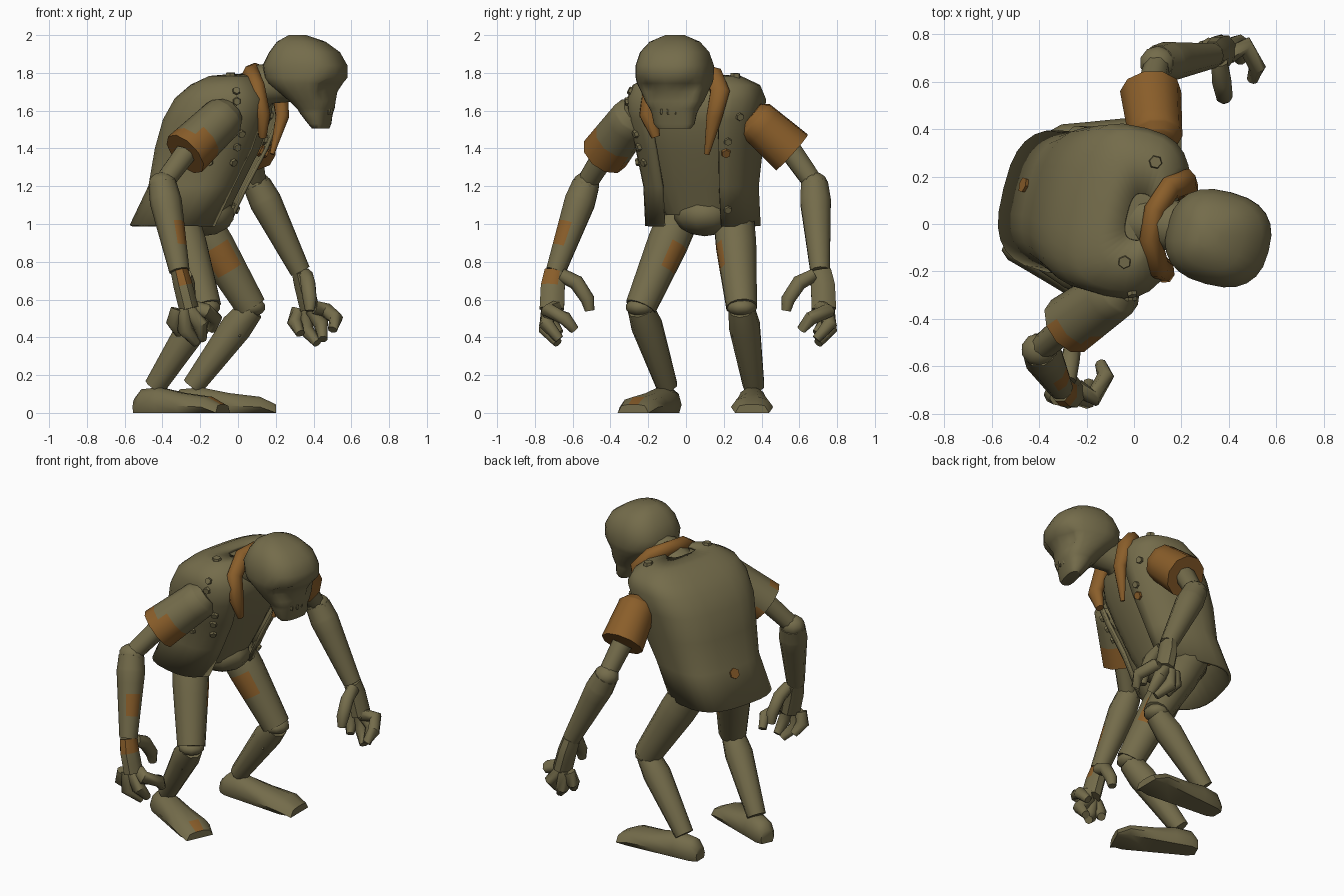
import bpy, bmesh, math
from mathutils import Vector, Matrix
from mathutils.bvhtree import BVHTree

if "Cube" in bpy.data.objects:
    bpy.data.objects.remove(bpy.data.objects["Cube"])


def material(name, rgb):
    m = bpy.data.materials.new(name)
    m.use_nodes = True
    m.diffuse_color = (*rgb, 1)
    m.node_tree.nodes["Principled BSDF"].inputs["Base Color"].default_value = (*rgb, 1)
    return m


OLIVE = material("olive", (0.175, 0.15, 0.07))
RUST = material("rust_orange", (0.255, 0.112, 0.023))


def finish(name, bm, mat, angle=50):
    bmesh.ops.recalc_face_normals(bm, faces=bm.faces)
    mesh = bpy.data.meshes.new(name)
    bm.to_mesh(mesh)
    bm.free()
    ob = bpy.data.objects.new(name, mesh)
    bpy.context.collection.objects.link(ob)
    for m in (mat, RUST if mat is OLIVE else OLIVE):
        mesh.materials.append(m)
    bpy.ops.object.select_all(action="DESELECT")
    ob.select_set(True)
    bpy.context.view_layer.objects.active = ob
    bpy.ops.object.shade_smooth_by_angle(angle=math.radians(angle))
    return ob


def loft(name, rings, mat, closed=True, caps=True):
    bm = bmesh.new()
    rows = [[bm.verts.new(p) for p in ring] for ring in rings]
    n = len(rows[0])
    for a, b in zip(rows, rows[1:]):
        for i in range(n if closed else n - 1):
            j = (i + 1) % n
            bm.faces.new((a[i], a[j], b[j], b[i]))
    if caps:
        bm.faces.new(rows[0])
        bm.faces.new(rows[-1])
    return finish(name, bm, mat)


def limb(name, pts, radii, mat=OLIVE, n=8, flat=1.0, steps=1, side=(0, 1, 0)):
    """Tube along a path; flat scales it along the side direction."""
    pts = [Vector(p) for p in pts]
    rings = []
    for k in range(len(pts) - 1):
        for s in range(steps + (k == len(pts) - 2)):
            t = s / steps
            i = k + (1 if t > 0.99 else 0)
            d = pts[min(i + 1, len(pts) - 1)] - pts[max(i - 1, 0)]
            if 0 < t < 0.99:
                d = pts[k + 1] - pts[k]
            d.normalize()
            u = Vector(side) - d * d.dot(Vector(side))
            u.normalize()
            v = d.cross(u)
            c = pts[k].lerp(pts[k + 1], t)
            r = radii[k] * (1 - t) + radii[k + 1] * t
            rings.append([c + r * (flat * u * math.cos(a) + v * math.sin(a))
                          for a in (math.tau * (q + 0.5) / n for q in range(n))])
    return loft(name, rings, mat)


def ball(name, c, size):
    bm = bmesh.new()
    bmesh.ops.create_uvsphere(bm, u_segments=10, v_segments=7, radius=1,
                              matrix=Matrix.Translation(c) @ Matrix.Diagonal((*size, 1)))
    return finish(name, bm, OLIVE)


def patch(ob, c, r):
    for f in ob.data.polygons:
        if (f.center - Vector(c)).length < r:
            f.material_index = 1


def oval(cx, cy, z, a, b, angles, power, yaw):
    rot = Matrix.Rotation(yaw, 3, "Z")
    out = []
    for t in angles:
        c, s = math.cos(t), math.sin(t)
        p = Vector((a * math.copysign(abs(c) ** power, c),
                    b * math.copysign(abs(s) ** power, s), 0))
        out.append(rot @ p + Vector((cx, cy, z)))
    return out


# Torso sections: centre x, centre y, height, half depth, half width
TURN = math.radians(-14)
SECTIONS = [(-.31, .09, .99, .24, .29), (-.21, .08, 1.2, .24, .29), (-.14, .07, 1.4, .275, .32),
            (-.09, .055, 1.55, .28, .345), (-.05, .055, 1.66, .255, .355), (-.03, .055, 1.73, .19, .33),
            (-.01, .05, 1.775, .12, .24), (.02, .03, 1.785, .05, .1)]
around = [math.tau * i / 24 for i in range(24)]
gap = math.radians(24)
arc = [gap + (math.tau - 2 * gap) * i / 24 for i in range(25)]

# Open vest
vest = loft("vest", [oval(*s, arc, .7, TURN) for s in SECTIONS], OLIVE, closed=False, caps=False)
surface = BVHTree.FromPolygons([v.co for v in vest.data.vertices],
                               [tuple(f.vertices) for f in vest.data.polygons])
solid = vest.modifiers.new("thickness", "SOLIDIFY")
solid.thickness = .018
solid.offset = 0

# Body under the vest
loft("chest", [oval(x, y, z - .012, a * .88, b * .88, around, .8, TURN)
               for x, y, z, a, b in [(-.24, .09, 1.06, .2, .22)] + SECTIONS[1:]], OLIVE)
ball("belly", (-.19, .1, 1.05), (.18, .165, .115))
limb("neck", [(-.02, .02, 1.62), (.14, 0, 1.74), (.32, -.05, 1.76)], [.14, .11, .11], n=10)


# Studs and small patches laid on the vest surface
def stud(origin, direction, mat, size):
    hit, normal, *_ = surface.ray_cast(Vector(origin), Vector(direction))
    if hit is None:
        return
    if normal.dot(Vector(direction)) > 0:
        normal = -normal
    bm = bmesh.new()
    turn = normal.to_track_quat("Z", "Y").to_matrix().to_4x4()
    bmesh.ops.create_cone(bm, cap_ends=True, segments=6, radius1=size, radius2=size * .7,
                          depth=.046, matrix=Matrix.Translation(hit) @ turn)
    finish("vest_patch" if mat is RUST else "vest_stud", bm, mat)


for x, z in ((-.01, 1.7), (.015, 1.48), (-.03, 1.33), (-.15, 1.33)):
    stud((x, -2, z), (0, 1, 0), OLIVE, .028)
for y, z in ((.28, 1.57), (.22, 1.44), (.22, 1.08), (-.24, 1.41), (-.3, 1.65)):
    stud((2, y, z), (-1, 0, 0), OLIVE, .028)
for x, y in ((-.04, -.16), (.09, .26)):
    stud((x, y, 3), (0, 0, -1), OLIVE, .036)
for y, z in ((.21, 1.38), (.16, 1.17)):
    stud((2, y, z), (-1, 0, 0), RUST, .034)

# Collar and lapels
limb("collar", [(.13, -.16, 1.46), (.13, -.2, 1.58), (.1, -.18, 1.72), (.07, -.06, 1.79),
                (.09, .06, 1.8), (.15, .15, 1.78), (.22, .18, 1.7), (.235, .15, 1.57),
                (.18, .11, 1.37)],
     [.025, .05, .055, .055, .055, .055, .055, .045, .015], RUST, flat=.85, side=(1, .1, .3))

# Head: height, back x, front x, half width
HEAD = [(1.505, .40, .475, .09), (1.53, .38, .485, .11), (1.585, .335, .495, .12),
        (1.61, .32, .505, .13), (1.65, .28, .51, .155), (1.70, .22, .52, .175),
        (1.745, .165, .55, .195), (1.775, .145, .575, .2), (1.84, .135, .575, .2),
        (1.91, .17, .535, .178), (1.965, .21, .46, .13), (2.0, .27, .36, .05)]
head_turn = math.radians(-15)
head_rings = [oval((b + f) / 2, -.06 - .03 * ((b + f) / 2 - .36), z, (f - b) / 2, w, around, .8, head_turn)
              for z, b, f, w in HEAD]
forward = Vector((math.cos(head_turn), math.sin(head_turn), 0))
for ring in head_rings[5:7]:  # eye sockets
    for i in (2, 3, -2, -3):
        ring[i] -= forward * .025
loft("head", head_rings, OLIVE)
for k in (-1, 0, 1):  # teeth
    tip = Vector((.482 + .008 * k, -.09 + .04 * k, 1.61)) + forward * (.012 - .006 * abs(k))
    limb("tooth", [tip, tip - Vector((0, 0, .03))], [.012, .006], n=5)

# Arms: s is the side, +1 for +y
HAND = {"thumb": [(.03, -.03, -.02), (.04, -.11, -.06), (.05, -.17, -.15), (.05, -.18, -.21)],
        "index_finger": [(.07, .0, -.19), (.14, .04, -.21), (.19, -.05, -.25), (.17, -.1, -.31)],
        "middle_finger": [(.05, .03, -.2), (.11, .05, -.28), (.12, -.02, -.36)],
        "ring_finger": [(.02, .04, -.2), (.03, .05, -.31), (.09, -.01, -.38)],
        "little_finger": [(-.01, .04, -.2), (-.03, .03, -.27), (.0, -.02, -.33)]}
ARMS = [("right", -1, (-.07, -.28, 1.57), (-.28, -.43, 1.37), (-.4, -.53, 1.21), (-.31, -.69, .75)),
        ("left", 1, (.09, .37, 1.55), (.07, .56, 1.38), (.1, .68, 1.21), (.33, .71, .75))]
for name, s, shoulder, cuff, elbow, wrist in ARMS:
    c = Vector(cuff)
    sleeve = limb(name + "_sleeve", [c.lerp(Vector(shoulder), 1.15), shoulder, c], [.08, .115, .13],
                  OLIVE if s < 0 else RUST, n=10, steps=5)
    if s < 0:
        patch(sleeve, c + Vector((.02, -.02, -.02)), .155)
    limb(name + "_upper_arm", [cuff, elbow], [.062, .055])
    ball(name + "_elbow", elbow, (.078, .072, .065))
    w = Vector(wrist)
    fore = limb(name + "_forearm", [elbow, Vector(elbow).lerp(w, .2), w],
                [.075, .085, .054], n=10, steps=6)
    if s < 0:
        patch(fore, (-.28, -.67, .97), .065)
    palm = limb(name + "_palm", [w, w + Vector((.02, .015 * s, -.08)), w + Vector((.05, .02 * s, -.2))],
                [.05, .055, .056], flat=1.25, steps=2)
    if s < 0:
        patch(palm, w + Vector((.03, -.03, -.04)), .058)
    for finger, pts in HAND.items():
        path = [w + Vector((x, y * s, z)) for x, y, z in pts]
        limb(f"{name}_{finger}", path, [.037, .041, .037, .025][:len(path) - 1] + [.025],
             side=(.3, .8, .4))

# Legs
LEGS = [("right", (-.33, -.02, 1.08), (-.17, -.24, .56), (-.44, -.1, .14), (-.54, -.07), (-.08, -.28)),
        ("left", (-.23, .25, 1.06), (.07, .295, .56), (-.24, .36, .14), (-.35, .35), (.2, .35))]
FOOT = [(0, .045, .08), (.08, .07, .125), (.28, .08, .135), (.55, .095, .105), (.85, .112, .085), (1, .09, .045)]
for name, hip, knee, ankle, heel, toe in LEGS:
    k, a = Vector(knee), Vector(ankle)
    thigh = limb(name + "_thigh", [hip, Vector(hip).lerp(k, .35), k], [.11, .11, .084], n=12, steps=5)
    if name == "left":
        patch(thigh, (-.1, .17, .8), .088)
    else:
        patch(thigh, (-.18, -.07, .82), .06)
        patch(thigh, (-.25, -.02, 1.03), .05)
    ball(name + "_knee", knee, (.08, .08, .05))
    limb(name + "_shin", [k - Vector((0, 0, .01)), k.lerp(a, .25), a], [.07, .085, .058], n=9)
    # Ragged trouser point behind the knee
    limb(name + "_trouser_tatter", [k.lerp(a, .1), k.lerp(a, .3) + Vector((.03, -.07, -.03))], [.05, .005], n=4)
    h, t = Vector((*heel, 0)), Vector((*toe, 0))
    across = (t - h).cross(Vector((0, 0, 1))).normalized()
    rings = []
    for f, hw, top in FOOT:
        c = h.lerp(t, f)
        rings.append([c + across * hw * u + Vector((0, 0, .008 + (top - .008) * v))
                      for u, v in ((-.8, 0), (-1, .3), (-.75, .8), (-.3, 1), (.3, 1), (.75, .8), (1, .3), (.8, 0))])
    foot = loft(name + "_foot", rings, OLIVE)
    for v in foot.data.vertices:
        if v.co.z < .02:
            v.co.z = 0
    if name == "right":
        patch(foot, (-.16, -.23, .07), .06)
